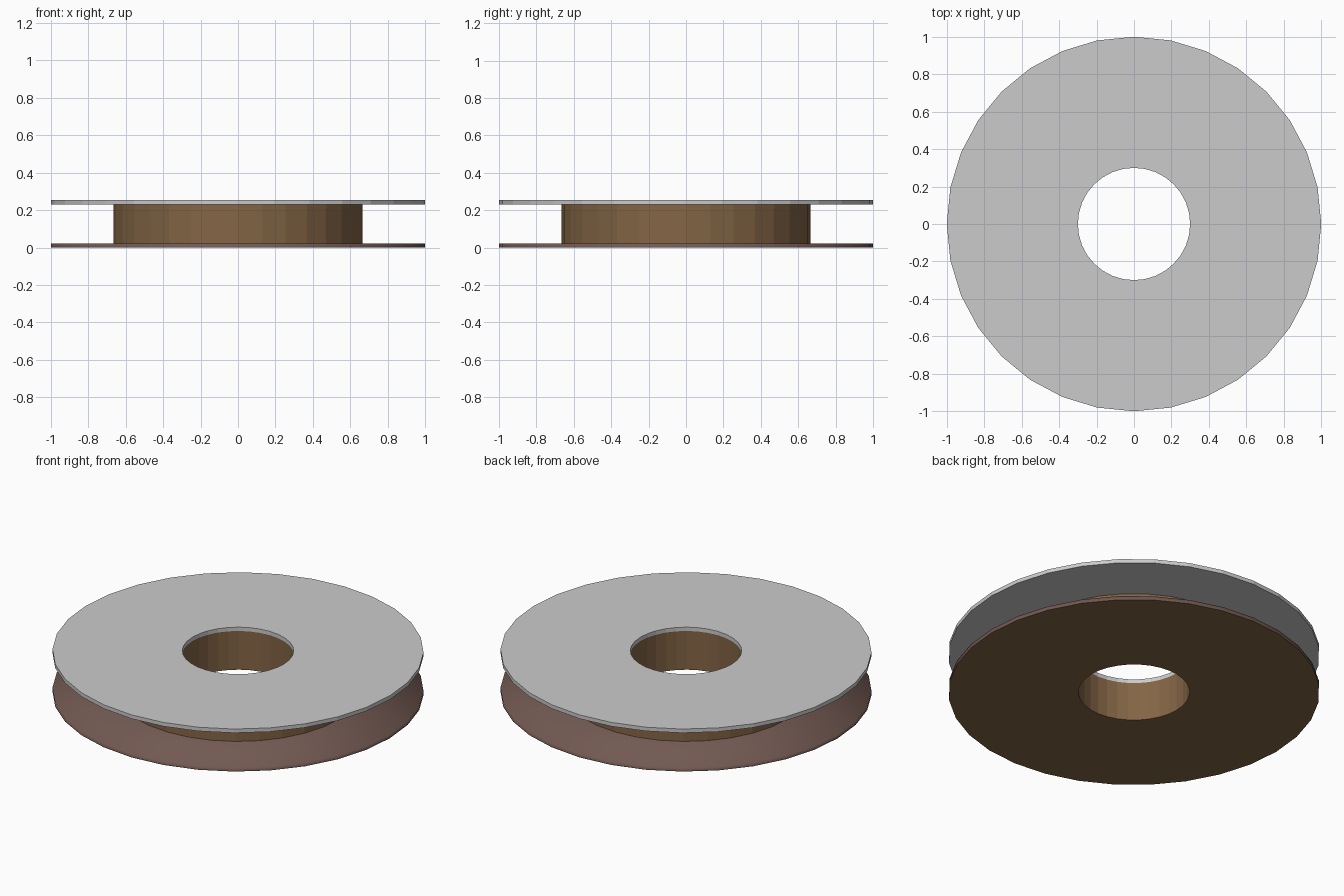
import bpy, bmesh
from math import sin, cos, pi

if "Cube" in bpy.data.objects:
    bpy.data.objects.remove(bpy.data.objects["Cube"])

SIDES = 32
HOLE = 0.30


def material(name, rgb):
    m = bpy.data.materials.new(name)
    m.diffuse_color = (*rgb, 1)
    m.use_nodes = True
    m.node_tree.nodes["Principled BSDF"].inputs["Base Color"].default_value = m.diffuse_color
    return m


def ring(name, r_out, z0, z1, mats=(), caps=True, smooth=False):
    """Lathe a rectangular section: outer wall, top, bore wall, bottom."""
    bm = bmesh.new()
    section = [(r_out, z0), (r_out, z1), (HOLE, z1), (HOLE, z0)]
    loops = [[bm.verts.new((r * cos(2 * pi * i / SIDES), r * sin(2 * pi * i / SIDES), z))
              for i in range(SIDES)] for r, z in section]
    for k in range(4):
        if not caps and k in (1, 3):
            continue
        a, b = loops[k], loops[(k + 1) % 4]
        for i in range(SIDES):
            j = (i + 1) % SIDES
            f = bm.faces.new((a[i], a[j], b[j], b[i]))
            # bore and underside take the second material
            f.material_index = 1 if len(mats) > 1 and k >= 2 else 0
            f.smooth = smooth and k < 2
    me = bpy.data.meshes.new(name)
    bm.to_mesh(me)
    bm.free()
    for m in mats:
        me.materials.append(m)
    ob = bpy.data.objects.new(name, me)
    bpy.context.collection.objects.link(ob)
    return ob


wood = material("wood_brown", (0.23, 0.13, 0.06))
dark = material("reddish_brown", (0.17, 0.10, 0.085))

# Lower flange with a wooden underside, hub between, plain grey upper flange
ring("lower_flange", 1.0, 0.0, 0.023, (dark, wood), smooth=True)
ring("hub", 0.665, 0.023, 0.23, (wood,), caps=False)
ring("upper_flange", 1.0, 0.23, 0.253)
